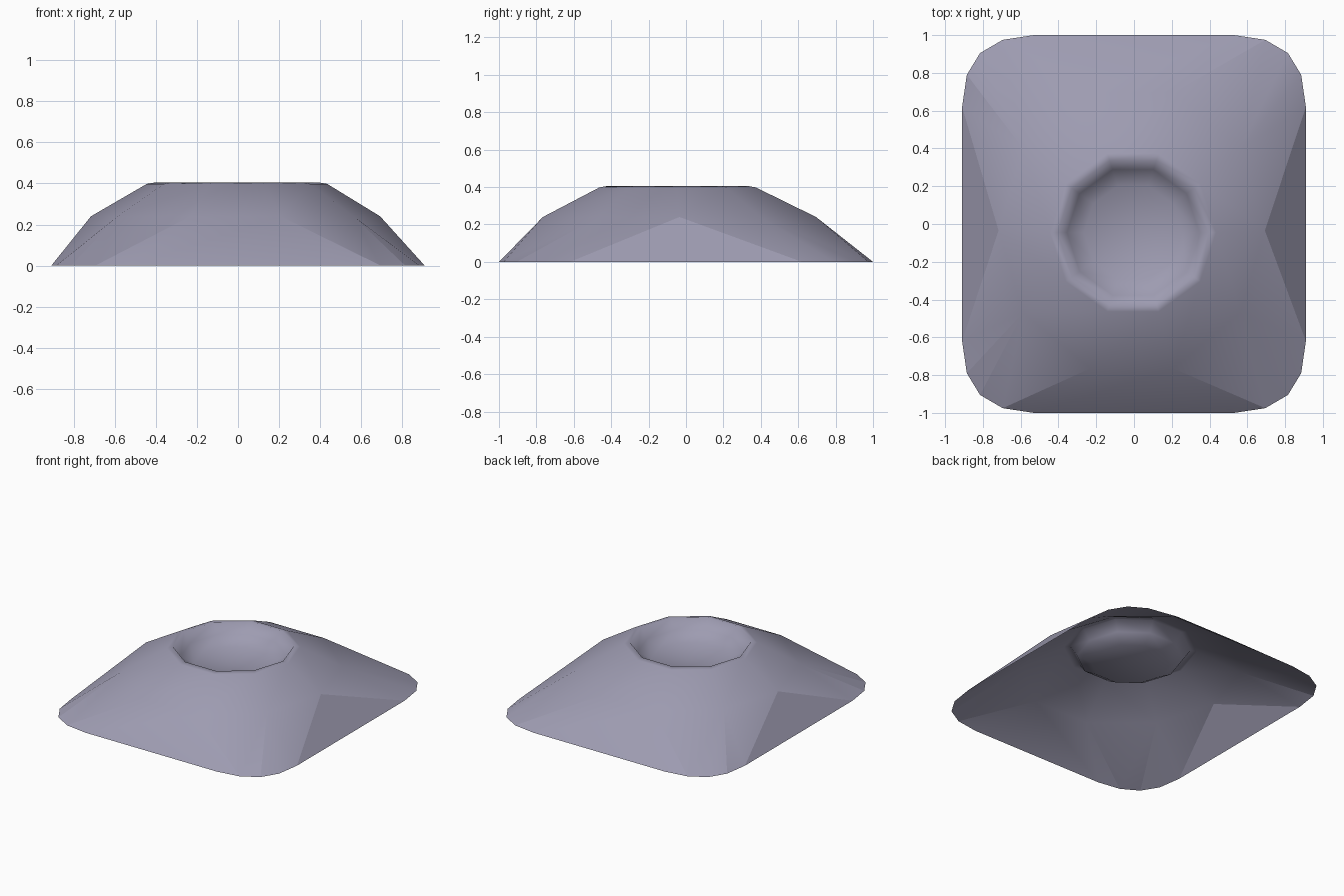
import bpy, bmesh, math

if "Cube" in bpy.data.objects:
    bpy.data.objects.remove(bpy.data.objects["Cube"])

mat = bpy.data.materials.new("lavender grey stone")
mat.diffuse_color = (0.34, 0.33, 0.44, 1.0)
mat.use_nodes = True
mat.node_tree.nodes["Principled BSDF"].inputs["Base Color"].default_value = mat.diffuse_color

bm = bmesh.new()
CY = -0.045                      # the crater sits slightly forward of centre
SIDES = 10


def mirror4(quarter):
    """Counter-clockwise loop from first-quadrant points (x axis towards y axis)."""
    pts = list(quarter)
    pts += [(-x, y) for x, y in reversed(quarter)]
    lower = [(x, -y) for x, y in reversed(pts)]
    out = []
    for p in pts + lower:
        if p not in out:
            out.append(p)
    return out


def ring(points, z, cx=0.0, cy=0.0):
    return [bm.verts.new((x + cx, y + cy, z)) for x, y in points]


def circle(r):
    return [(r * math.cos(2 * math.pi * i / SIDES), r * math.sin(2 * math.pi * i / SIDES))
            for i in range(SIDES)]


def face(*vs):
    bm.faces.new(vs).smooth = True


# rounded rectangular foot and ten-sided shoulder
foot = ring(mirror4([(0.91, 0.62), (0.885, 0.79), (0.815, 0.905), (0.695, 0.975), (0.53, 1.0)]), 0)
shoulder = ring(mirror4([(0.705, 0.0), (0.575, 0.435), (0.22, 0.73)]), 0.24, -0.012, -0.03 + -0.005)

# skirt: fans of triangles round each corner, one wide face on each side
for q in range(4):
    f = foot[5 * q:5 * q + 5]
    side, mid, end = [(0, 1, 2), (5, 4, 3), (5, 6, 7), (10, 9, 8)][q]
    if q % 2:
        f = f[::-1]
    a, b, c = (shoulder[i % SIDES] for i in (side, mid, end))
    tris = [(a, f[0], b)] + [(b, f[i], f[i + 1]) for i in range(3)] + [(b, f[3], c), (c, f[3], f[4])]
    for t in tris:
        face(*(t[::-1] if q % 2 else t))
face(shoulder[0], foot[19], foot[0])
face(shoulder[5], foot[9], foot[10])
face(foot[4], foot[5], shoulder[3], shoulder[2])
face(foot[14], foot[15], shoulder[8], shoulder[7])
bm.normal_update()
for e in bm.edges:
    if len(e.link_faces) == 2 and e.calc_face_angle() > math.radians(13):
        e.smooth = False

# upper slope, rim and shallow crater bowl, all smooth
prev = shoulder
for r, z in [(0.44, 0.398), (0.40, 0.405), (0.35, 0.335), (0.26, 0.285)]:
    cur = ring(circle(r), z, -0.005, CY)
    for i in range(SIDES):
        j = (i + 1) % SIDES
        face(prev[i], prev[j], cur[j], cur[i])
    prev = cur
centre = bm.verts.new((-0.005, CY, 0.27))
for i in range(SIDES):
    face(prev[i], prev[(i + 1) % SIDES], centre)

mesh = bpy.data.meshes.new("crater_mound")
bm.to_mesh(mesh)
bm.free()
mesh.materials.append(mat)
obj = bpy.data.objects.new("crater_mound", mesh)
bpy.context.collection.objects.link(obj)
